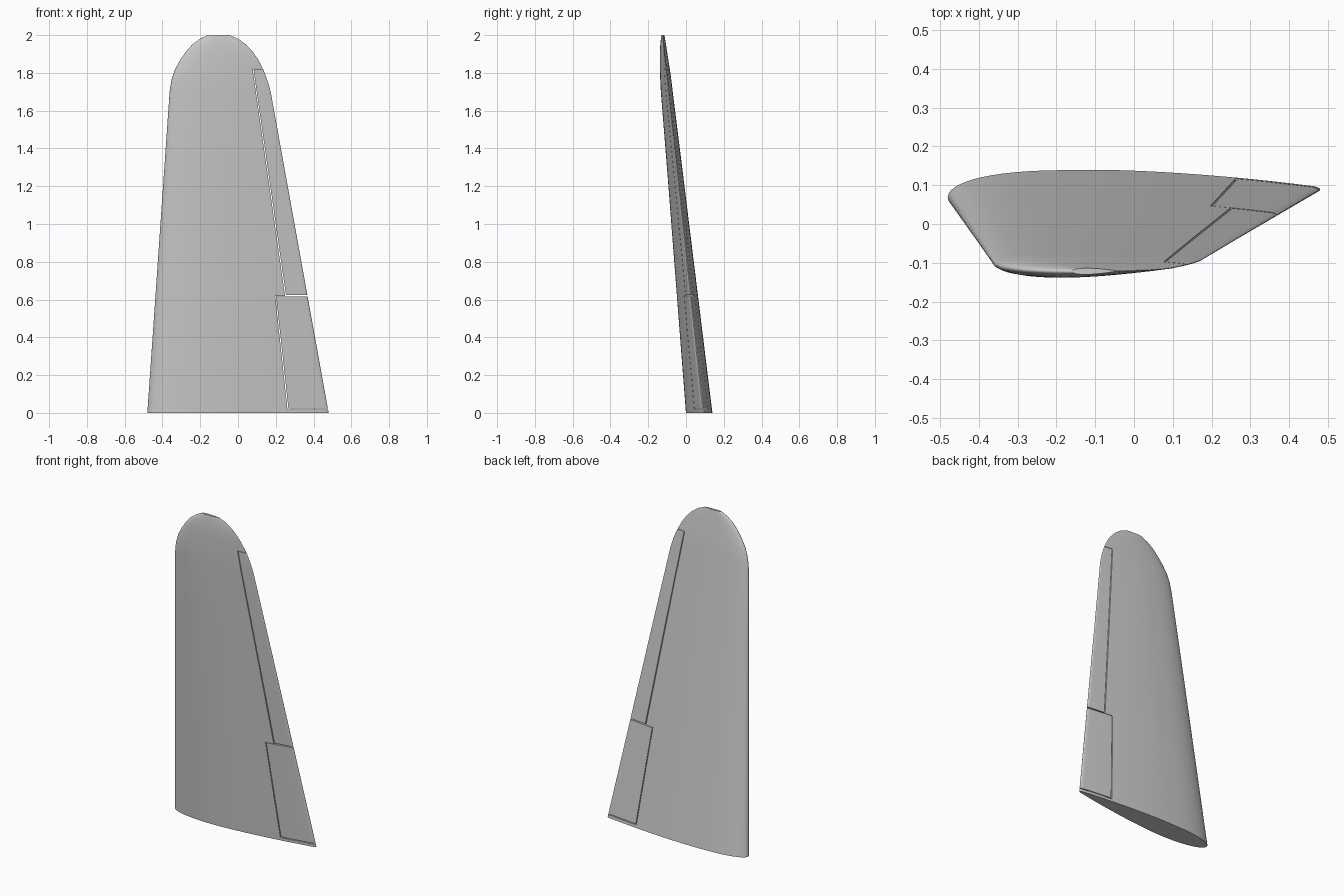
import bpy, bmesh, math

if "Cube" in bpy.data.objects:
    bpy.data.objects.remove(bpy.data.objects["Cube"])

# Stations: z, leading x, trailing x, middle y, half thickness, twist rise at trailing edge
STATIONS = [
    (0.00, -0.480, 0.480, 0.069, 0.069, 0.020),
    (0.62, -0.437, 0.368, 0.007, 0.055, 0.016),
    (1.24, -0.394, 0.256, -0.055, 0.041, 0.012),
    (1.70, -0.362, 0.173, -0.102, 0.031, 0.009),
    (1.76, -0.353, 0.156, -0.107, 0.029, 0.008),
    (1.82, -0.333, 0.133, -0.112, 0.026, 0.007),
    (1.87, -0.305, 0.107, -0.116, 0.022, 0.005),
    (1.91, -0.277, 0.080, -0.119, 0.019, 0.004),
    (1.95, -0.242, 0.043, -0.121, 0.015, 0.003),
    (1.98, -0.202, 0.001, -0.122, 0.011, 0.002),
    (2.00, -0.160, -0.045, -0.122, 0.008, 0.001),
]
N = 36


def half_profile(t):
    # symmetric airfoil scaled to a peak of 1, with a small rounded trailing edge
    y = 10 * (0.2969 * math.sqrt(t) - 0.126 * t - 0.3516 * t**2 + 0.2843 * t**3 - 0.1036 * t**4)
    y += 0.09 * t
    if t > 0.985:
        y *= math.sqrt(max(0, 1 - ((t - 0.985) / 0.015) ** 2))
    return max(y, 0) / 1.02


def section(z, x0, x1, ym, h, rise):
    ts = [(1 - math.cos(math.pi * i / N)) / 2 for i in range(N + 1)]
    loop = [(t, 1) for t in ts] + [(t, -1) for t in reversed(ts[1:-1])]
    return [(x0 + (x1 - x0) * t, ym + rise * max(0, t - 0.3) / 0.7 + s * h * half_profile(t), z)
            for t, s in loop]


def make_object(name, bm):
    bmesh.ops.recalc_face_normals(bm, faces=bm.faces)
    me = bpy.data.meshes.new(name)
    bm.to_mesh(me)
    bm.free()
    ob = bpy.data.objects.new(name, me)
    bpy.context.collection.objects.link(ob)
    return ob


def loft(name):
    bm = bmesh.new()
    rings = [[bm.verts.new(p) for p in section(*s)] for s in STATIONS]
    for a, b in zip(rings, rings[1:]):
        for i in range(len(a)):
            j = (i + 1) % len(a)
            bm.faces.new((a[i], a[j], b[j], b[i]))
    bm.faces.new(rings[0])
    bm.faces.new(rings[-1])
    return make_object(name, bm)


def prism(name, outline):
    bm = bmesh.new()
    front = [bm.verts.new((x, -0.5, z)) for x, z in outline]
    back = [bm.verts.new((x, 0.5, z)) for x, z in outline]
    bm.faces.new(front)
    bm.faces.new(back)
    for i in range(4):
        j = (i + 1) % 4
        bm.faces.new((front[i], front[j], back[j], back[i]))
    return make_object(name, bm)


def cut(ob, outline, operation):
    cutter = prism("cutter", outline)
    cutter.hide_render = True
    mod = ob.modifiers.new("cut", "BOOLEAN")
    mod.operation = operation
    mod.solver = "EXACT"
    mod.object = cutter
    bpy.context.view_layer.objects.active = ob
    bpy.ops.object.modifier_apply(modifier=mod.name)
    bpy.data.objects.remove(cutter)


# Main wing panel with a bay for each control surface
wing = loft("wing_panel")
parts = [wing]
bays = {
    "flap": (0.262, 0.018, 0.197, 0.618),
    "aileron": (0.249, 0.618, 0.077, 1.822),
}
GAP = 0.005
for name, (xa, za, xb, zb) in bays.items():
    cut(wing, [(xa, za), (0.7, za), (0.7, zb), (xb, zb)], "DIFFERENCE")
    # Control surface fills its bay, leaving a thin gap
    surface = loft(name)
    cut(surface, [(xa + GAP, za + GAP), (0.7, za + GAP), (0.7, zb - GAP / 2), (xb + GAP, zb - GAP / 2)],
        "INTERSECT")
    parts.append(surface)

# Smooth skin, sharp panel edges
for ob in parts:
    bpy.ops.object.select_all(action="DESELECT")
    ob.select_set(True)
    bpy.context.view_layer.objects.active = ob
    bpy.ops.object.shade_smooth_by_angle(angle=math.radians(35))
